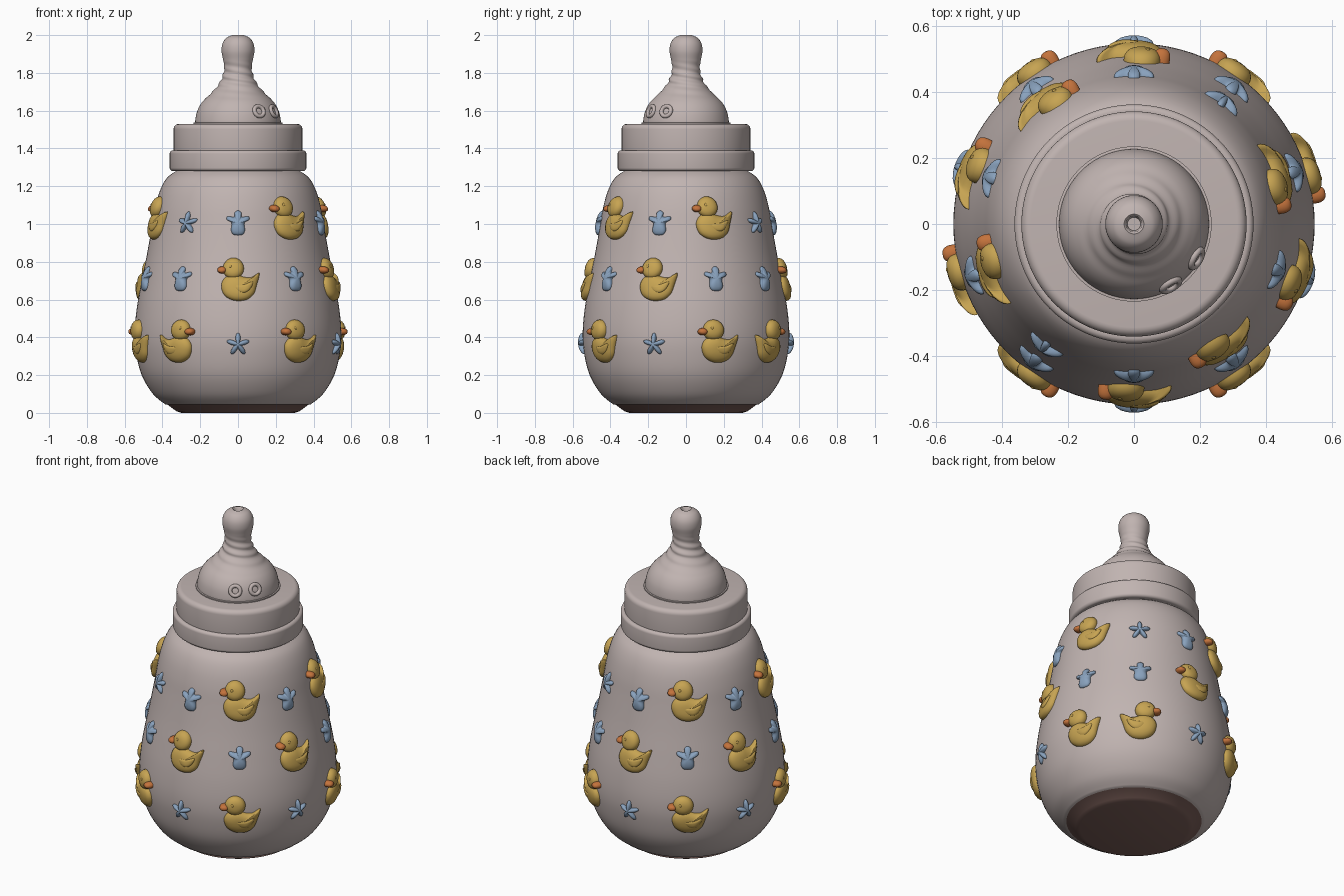
import bpy, bmesh, math

if "Cube" in bpy.data.objects:
    bpy.data.objects.remove(bpy.data.objects["Cube"])

def material(name, rgb):
    m = bpy.data.materials.new(name)
    m.diffuse_color = (*rgb, 1)
    m.use_nodes = True
    m.node_tree.nodes["Principled BSDF"].inputs["Base Color"].default_value = m.diffuse_color
    return m

GREY = material("warm_grey", (0.53, 0.455, 0.44))
BROWN = material("base_brown", (0.20, 0.115, 0.10))
YELLOW = material("duck_yellow", (0.57, 0.37, 0.085))
ORANGE = material("beak_orange", (0.55, 0.17, 0.045))
BLUE = material("star_blue", (0.25, 0.36, 0.51))

def spline(pts, n, closed=False):
    """Catmull-Rom curve through 2D points."""
    out, c = [], len(pts)
    get = (lambda i: pts[i % c]) if closed else (lambda i: pts[min(max(i, 0), c - 1)])
    for i in range(c if closed else c - 1):
        p = [get(i + k) for k in (-1, 0, 1, 2)]
        for j in range(n):
            t = j / n
            out.append(tuple(0.5 * (2 * b + (d - a) * t + (2 * a - 5 * b + 4 * d - e) * t * t
                                    + (3 * b - a - 3 * d + e) * t ** 3) for a, b, d, e in zip(*p)))
    return out if closed else out + [pts[-1]]

def finish(bm, name, mats, angle=40):
    bmesh.ops.remove_doubles(bm, verts=bm.verts, dist=1e-5)
    bmesh.ops.recalc_face_normals(bm, faces=bm.faces)
    me = bpy.data.meshes.new(name)
    bm.to_mesh(me)
    bm.free()
    for m in mats:
        me.materials.append(m)
    me.polygons.foreach_set("use_smooth", [True] * len(me.polygons))
    me.set_sharp_from_angle(angle=math.radians(angle))
    ob = bpy.data.objects.new(name, me)
    bpy.context.collection.objects.link(ob)
    return ob

def lathe(name, prof, mats, seg=96, ripple=None, angle=40):
    bm = bmesh.new()
    rows = []
    for r, z in prof:
        row = []
        for i in range(seg):
            a = 2 * math.pi * i / seg
            q = r + (ripple(a, z) if ripple and r > 0.04 else 0)
            row.append(bm.verts.new((q * math.sin(a), -q * math.cos(a), z)))
        rows.append(row)
    for lo, hi in zip(rows, rows[1:]):
        for i in range(seg):
            j = (i + 1) % seg
            bm.faces.new((lo[i], lo[j], hi[j], hi[i]))
    bmesh.ops.remove_doubles(bm, verts=bm.verts, dist=1e-5)
    return finish(bm, name, mats, angle)

# Bottle body, with a brown chamfered foot
side = spline([(0.385, 0.045), (0.45, 0.10), (0.51, 0.20), (0.54, 0.32), (0.547, 0.43),
               (0.535, 0.56), (0.51, 0.70), (0.482, 0.84), (0.457, 0.98), (0.438, 1.09),
               (0.412, 1.18), (0.375, 1.245), (0.32, 1.285)], 5)
body = lathe("bottle_body", [(0, 0), (0.30, 0), (0.325, 0.008), (0.375, 0.045)] + side + [(0, 1.29)],
             [GREY, BROWN])
for p in body.data.polygons:
    if p.center.z < 0.04:
        p.material_index = 1

# Screw collar: lower ring and cap
def band(name, r, z0, z1, b, bt):
    arc = [math.pi / 2 * k / 6 for k in range(7)]
    low = [(r - b + b * math.sin(t), z0 + b - b * math.cos(t)) for t in arc]
    top = [(r - bt + bt * math.cos(t), z1 - bt + bt * math.sin(t)) for t in arc]
    lathe(name, [(0, z0)] + low + top + [(0, z1)], [GREY])

band("collar_ring", 0.362, 1.28, 1.39, 0.018, 0.018)
band("collar_cap", 0.341, 1.375, 1.53, 0.01, 0.028)

# Teat with slanting neck ridges and a small hole in the tip
def ripple(a, z):
    fade = max(0, 1 - abs(z - 1.76) / 0.11)
    return 0.0045 * fade * math.sin(2 * a + z * 150)

teat = spline([(0.226, 1.515), (0.226, 1.55), (0.215, 1.60), (0.19, 1.645), (0.145, 1.69),
               (0.105, 1.735), (0.082, 1.78), (0.073, 1.825), (0.079, 1.87), (0.087, 1.915),
               (0.082, 1.955), (0.062, 1.985), (0.03, 2.0)], 8)
lathe("teat", teat + [(0.024, 1.995), (0.02, 1.96), (0, 1.96)], [GREY], ripple=ripple, angle=55)
lathe("teat_rim", [(0.2, 1.525), (0.235, 1.525), (0.235, 1.536), (0.2, 1.54)], [GREY])

# Two air vents on the teat
for i, deg in enumerate((31, 61)):
    a = math.radians(deg)
    bpy.ops.mesh.primitive_torus_add(major_radius=0.028, minor_radius=0.011, major_segments=28,
                                     minor_segments=10, rotation=(math.radians(70), 0, a),
                                     location=(0.216 * math.sin(a), -0.216 * math.cos(a), 1.597))
    ob = bpy.context.object
    ob.name = f"air_vent_{i + 1}"
    ob.data.materials.append(GREY)
    bpy.ops.object.shade_smooth()

# Raised decorations, bent round the bottle
def radius(z):
    for (r0, z0), (r1, z1) in zip(side, side[1:]):
        if z0 <= z <= z1:
            return r0 + (r1 - r0) * (z - z0) / (z1 - z0)
    return side[-1][0]

def puff(bm, outline, centre, place, h0, h, mat=0, power=3):
    """Pillow-shaped relief over an outline; place = (angle, z, flip)."""
    ang, z, flip = place
    rr = radius(z)
    def vert(u, v, w):
        a, q = ang + flip * u / rr, radius(z + v) + w
        return bm.verts.new((q * math.sin(a), -q * math.cos(a), z + v))
    cx, cy = centre
    rings = []
    for s, w in [(1, -0.012)] + [(s, h0 + h * math.sqrt(1 - s ** power))
                                 for s in (1, 0.98, 0.92, 0.82, 0.65, 0.4, 0.18)]:
        rings.append([vert(cx + (x - cx) * s, cy + (y - cy) * s, w) for x, y in outline])
    n = len(outline)
    faces = [bm.faces.new(rings[0]), bm.faces.new(rings[-1])]
    for lo, hi in zip(rings, rings[1:]):
        faces += [bm.faces.new((lo[i], lo[(i + 1) % n], hi[(i + 1) % n], hi[i])) for i in range(n)]
    for f in faces:
        f.material_index = mat

def oval(cx, cy, rx, ry, n=24):
    return [(cx + rx * math.cos(2 * math.pi * i / n), cy + ry * math.sin(2 * math.pi * i / n))
            for i in range(n)]

DUCK = spline([(-0.088, -0.03), (-0.07, -0.082), (-0.02, -0.11), (0.04, -0.107), (0.08, -0.077),
               (0.098, -0.03), (0.115, 0.035), (0.07, 0.012), (0.03, 0.015), (-0.02, 0.03),
               (-0.068, 0.012)], 4, True)
WING = spline([(-0.02, -0.03), (-0.005, -0.06), (0.03, -0.07), (0.06, -0.05), (0.075, -0.01),
               (0.03, -0.022)], 4, True)
STAR = [((0.041 + 0.021 * math.cos(5 * t)) * math.sin(t), (0.041 + 0.021 * math.cos(5 * t)) * math.cos(t))
        for t in (2 * math.pi * i / 50 for i in range(50))]
half = [(0.018, 0.055), (0.02, 0.032), (0.055, 0.036), (0.06, 0.018), (0.034, 0.0), (0.036, -0.04), (0.02, -0.062)]
CHUBBY = spline([(0, 0.066)] + half + [(-x, y) for x, y in reversed(half)], 4, True)

def duck(name, place):
    bm = bmesh.new()
    puff(bm, DUCK, (0, -0.04), place, 0, 0.036)
    puff(bm, oval(-0.025, 0.06, 0.057, 0.056), (-0.025, 0.06), place, 0, 0.038)
    puff(bm, WING, (0.03, -0.042), place, 0.026, 0.015)
    puff(bm, oval(-0.04, 0.072, 0.007, 0.009, 12), (-0.04, 0.072), place, 0.034, 0.006)
    puff(bm, oval(-0.084, 0.052, 0.026, 0.019), (-0.084, 0.052), place, 0.006, 0.034, 1)
    finish(bm, name, [YELLOW, ORANGE], 60)

def star(name, place, outline):
    bm = bmesh.new()
    puff(bm, outline, (0, 0), place, 0, 0.026, 0, 2)
    finish(bm, name, [BLUE], 60)

# Three rows of ten; each pattern of five repeats (d duck, f flipped duck, s star, c chubby star)
for row, duck_z, star_z, pattern in (("top", 1.03, 1.005, "cdcds"),
                                     ("middle", 0.705, 0.71, "dcdcc"),
                                     ("low", 0.378, 0.362, "sdsdf")):
    for i in range(10):
        kind, a = pattern[i % 5], math.radians(36 * i)
        if kind in "df":
            duck(f"{row}_duck_{i}", (a, duck_z, -1 if kind == "f" else 1))
        else:
            star(f"{row}_star_{i}", (a, star_z, 1), STAR if kind == "s" else CHUBBY)
